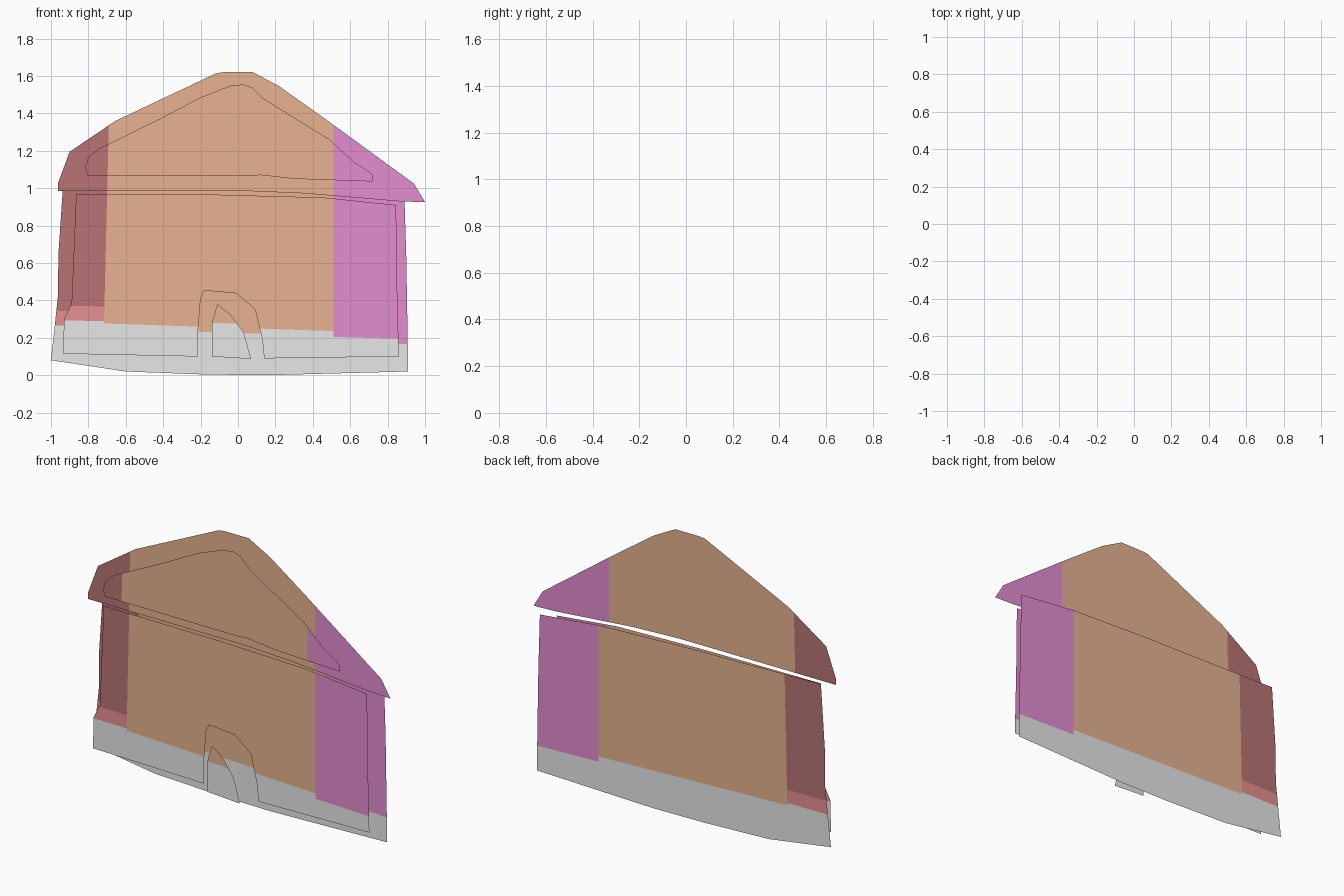
import bpy, bmesh
from mathutils import Vector

if "Cube" in bpy.data.objects:
    bpy.data.objects.remove(bpy.data.objects["Cube"])

# Flat colours (linear)
COLOURS = [("light grey", (0.80, 0.80, 0.80)), ("tan orange", (0.80, 0.45, 0.286)),
           ("pink", (0.774, 0.267, 0.633)), ("soft red", (0.80, 0.276, 0.276)),
           ("maroon", (0.48, 0.174, 0.174))]
GREY, TAN, PINK, RED, MAROON = range(5)
MATS = []
for name, rgb in COLOURS:
    m = bpy.data.materials.new(name)
    m.diffuse_color = (*rgb, 1)
    m.use_nodes = True
    m.node_tree.nodes["Principled BSDF"].inputs["Base Color"].default_value = m.diffuse_color
    MATS.append(m)

# Slightly sloped colour borders: (x, z, slope)
LEFT_GREY = (-0.80, 0.291, -0.01)
LEFT_RED = (-0.80, 0.369, -0.01)
MID_GREY = (0.0, 0.253, -0.033)
RIGHT_GREY = (0.68, 0.20, -0.03)
RIGHT_X = 0.51


def left_x(z):
    return -0.723 + 0.024 * z


def height(line, x, shift):
    return line[1] + shift + line[2] * (x - line[0])


def zone(p):
    return 0 if p.x < left_x(p.z) else (2 if p.x > RIGHT_X else 1)


def cut(bm, co, no, z=None):
    """Slice the faces of one zone (or all) along a plane."""
    faces = [f for f in bm.faces if z is None or zone(f.calc_center_median()) == z]
    edges = list({e for f in faces for e in f.edges})
    verts = list({v for f in faces for v in f.verts})
    if faces:
        bmesh.ops.bisect_plane(bm, geom=verts + edges + faces, dist=1e-5,
                               plane_co=Vector(co), plane_no=Vector(no))


def colour(p, shift):
    k = zone(p)
    if k == 0:
        if p.z < height(LEFT_GREY, p.x, shift):
            return GREY
        return RED if p.z < height(LEFT_RED, p.x, shift) else MAROON
    line = MID_GREY if k == 1 else RIGHT_GREY
    if p.z < height(line, p.x, shift):
        return GREY
    return TAN if k == 1 else PINK


def sheet(name, y, outline, shift=0.0):
    """Flat upright sheet, split into colour regions."""
    bm = bmesh.new()
    f = bm.faces.new([bm.verts.new((x, y, z)) for x, z in outline])
    f.normal_update()
    if f.normal.y > 0:
        f.normal_flip()
    bmesh.ops.triangulate(bm, faces=bm.faces[:])
    cut(bm, (left_x(0), y, 0), (1, 0, -0.024))
    cut(bm, (RIGHT_X, y, 0), (1, 0, 0))
    for k, line in ((0, LEFT_GREY), (0, LEFT_RED), (1, MID_GREY), (2, RIGHT_GREY)):
        cut(bm, (line[0], y, line[1] + shift), (-line[2], 0, 1), k)
    for f in bm.faces:
        f.material_index = colour(f.calc_center_median(), shift)
    me = bpy.data.meshes.new(name)
    bm.to_mesh(me)
    bm.free()
    for m in MATS:
        me.materials.append(m)
    bpy.context.collection.objects.link(bpy.data.objects.new(name, me))


# Rear wall sheet
sheet("back_wall", 0.084, [
    (-1.0, 0.08), (-0.6, 0.02), (-0.18, 0.004), (0.15, 0.0), (0.91, 0.02), (0.90, 0.62),
    (0.89, 0.94), (0.50, 0.98), (0.0, 1.0), (-0.935, 1.02), (-0.96, 0.65), (-0.963, 0.42)],
    -0.027)

# Middle wall sheet with arched door notch
sheet("front_wall", -0.010, [
    (-0.935, 0.115), (-0.93, 0.30), (-0.89, 0.38), (-0.865, 0.97), (-0.1, 0.965),
    (0.46, 0.95), (0.845, 0.91), (0.85, 0.5), (0.86, 0.10), (0.14, 0.09), (0.13, 0.19),
    (0.09, 0.355), (-0.01, 0.438), (-0.18, 0.453), (-0.20, 0.41), (-0.213, 0.25),
    (-0.215, 0.10)])

# Roof sheet
sheet("roof", -0.014, [
    (-0.963, 0.985), (-0.963, 1.025), (-0.90, 1.195), (-0.655, 1.36), (-0.115, 1.615),
    (-0.08, 1.62), (0.08, 1.62), (0.22, 1.545), (0.46, 1.375), (0.94, 1.025), (1.0, 0.925),
    (0.86, 0.93), (0.36, 0.972), (0.05, 0.985)])

# Gable panel in front of the roof
sheet("gable_panel", -0.084, [
    (-0.805, 1.068), (-0.818, 1.11), (-0.80, 1.165), (-0.745, 1.21), (-0.41, 1.375),
    (-0.2, 1.485), (-0.04, 1.548), (0.03, 1.555), (0.075, 1.54), (0.135, 1.48),
    (0.49, 1.26), (0.62, 1.14), (0.72, 1.075), (0.72, 1.036), (0.3, 1.05), (0.12, 1.07),
    (0.06, 1.065)], 0.02)

# Small door panel
sheet("door_panel", -0.084, [
    (-0.14, 0.10), (-0.14, 0.28), (-0.11, 0.38), (-0.04, 0.325), (0.03, 0.23), (0.07, 0.087)],
    0.022)
